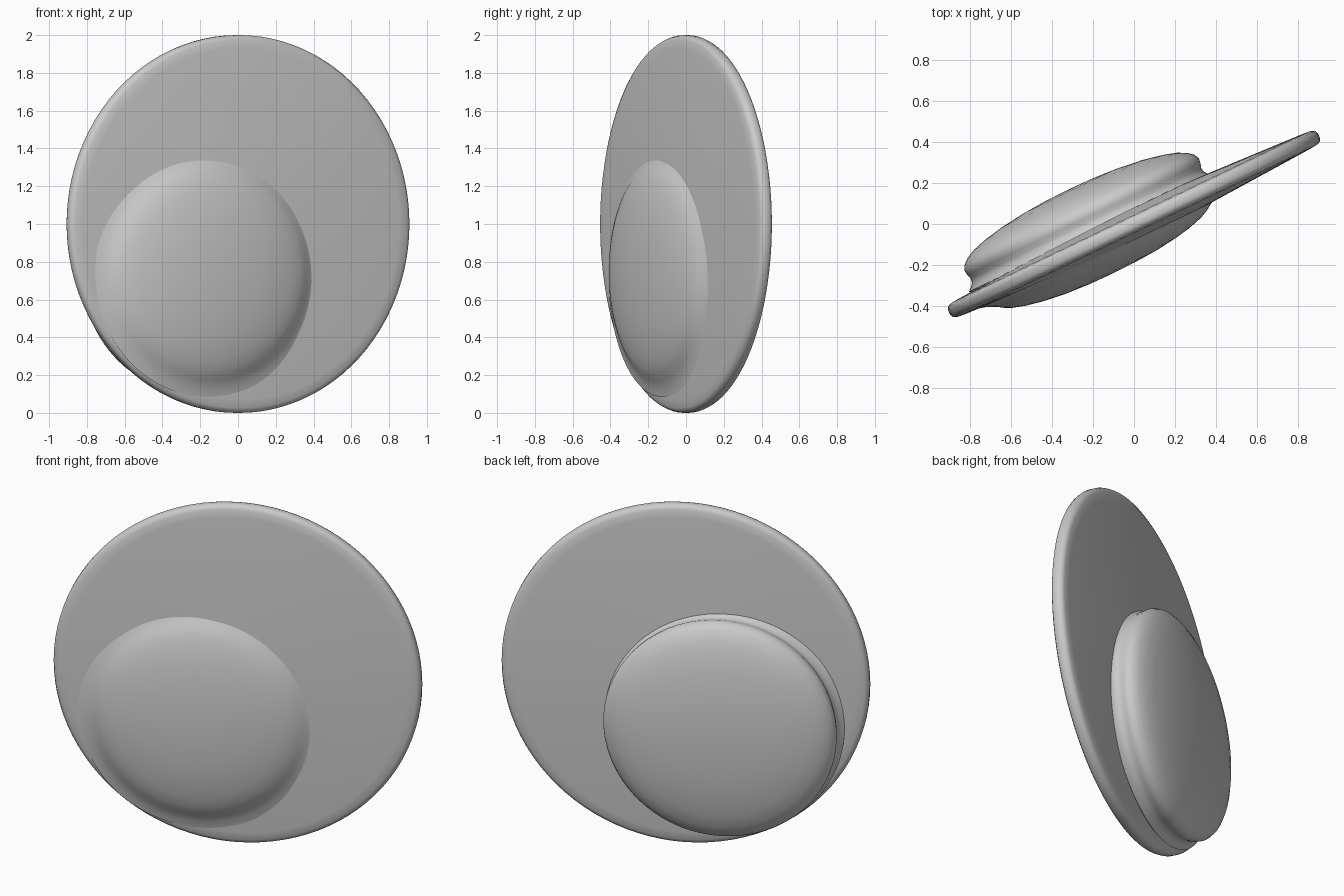
import bpy, bmesh, math
from mathutils import Matrix, Vector

if "Cube" in bpy.data.objects:
    bpy.data.objects.remove(bpy.data.objects["Cube"])

ANGLE = math.radians(25.6)
U = Vector((math.cos(ANGLE), math.sin(ANGLE), 0))    # in-plane direction
N = Vector((-math.sin(ANGLE), math.cos(ANGLE), 0))   # plate axis, pointing back


def lathe(name, profile, u, z, steps=96):
    """Spin (radius, offset) points around the plate axis at in-plane (u, z)."""
    bm = bmesh.new()
    verts = [bm.verts.new((r, 0, h)) for r, h in profile]
    edges = [bm.edges.new(p) for p in zip(verts, verts[1:])]
    bmesh.ops.spin(bm, geom=verts + edges, axis=(0, 0, 1), cent=(0, 0, 0),
                   angle=math.tau, steps=steps)
    bmesh.ops.remove_doubles(bm, verts=bm.verts, dist=1e-5)
    place = Matrix((-U, Vector((0, 0, 1)), N)).transposed().to_4x4()
    place.translation = U * u + Vector((0, 0, z))
    bm.transform(place)
    bmesh.ops.recalc_face_normals(bm, faces=bm.faces)
    mesh = bpy.data.meshes.new(name)
    bm.to_mesh(mesh)
    bm.free()
    obj = bpy.data.objects.new(name, mesh)
    bpy.context.collection.objects.link(obj)
    bpy.context.view_layer.objects.active = obj
    obj.select_set(True)
    bpy.ops.object.shade_smooth_by_angle(angle=math.radians(50))
    obj.select_set(False)
    return obj


# Large thin plate, slightly thicker in the middle
half = [(0, .078), (.35, .071), (.7, .053), (.93, .041), (.975, .037),
        (.993, .028), (1, .012)]
lathe("plate", half + [(r, -h) for r, h in reversed(half)], 0, 1)

# Back button: domed cap with a slight waist and a flared foot
lathe("back_button", [(0, .29), (.12, .288), (.25, .28), (.38, .264), (.48, .244),
                      (.55, .223), (.595, .2), (.622, .177), (.634, .152),
                      (.631, .128), (.624, .105), (.626, .085), (.64, .066),
                      (.66, .05), (.62, .02), (0, .02)], -.21, .75)

# Front button: shallow dome blending into the plate
lathe("front_button", [(0, -.173), (.12, -.171), (.25, -.163), (.36, -.149),
                       (.45, -.131), (.51, -.113), (.55, -.094), (.58, -.074),
                       (.62, -.055), (.66, -.045), (.6, -.02), (0, -.02)], -.2, .745)
